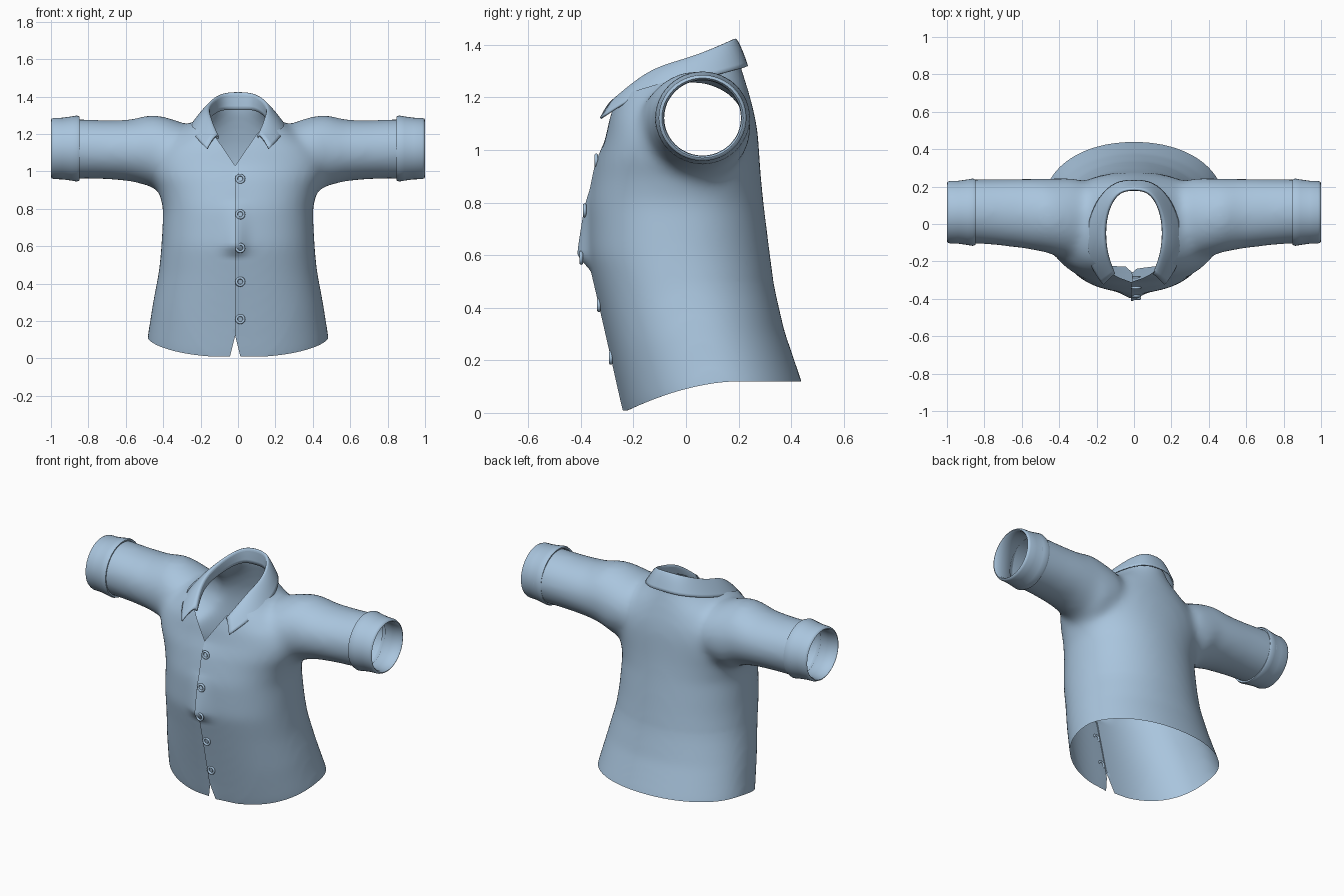
import bpy, bmesh, math
from mathutils import Vector
from mathutils.bvhtree import BVHTree

cube = bpy.data.objects.get("Cube")
if cube:
    bpy.data.objects.remove(cube, do_unlink=True)

fabric = bpy.data.materials.new("light_blue_fabric")
fabric.use_nodes = True
fabric.diffuse_color = (0.40, 0.56, 0.73, 1)
fabric.node_tree.nodes["Principled BSDF"].inputs["Base Color"].default_value = (0.40, 0.56, 0.73, 1)


def add_object(name, bm):
    mesh = bpy.data.meshes.new(name)
    bm.to_mesh(mesh)
    bm.free()
    mesh.materials.append(fabric)
    obj = bpy.data.objects.new(name, mesh)
    bpy.context.collection.objects.link(obj)
    return obj


def smooth(obj, degrees=40):
    bpy.ops.object.select_all(action='DESELECT')
    obj.select_set(True)
    bpy.context.view_layer.objects.active = obj
    bpy.ops.object.shade_smooth_by_angle(angle=math.radians(degrees))


def loft(bm, rings, capped=True):
    """Bridge rings of points; optionally close both ends."""
    rows = [[bm.verts.new(p) for p in ring] for ring in rings]
    n = len(rows[0])
    for a, b in zip(rows, rows[1:]):
        for i in range(n):
            j = (i + 1) % n
            bm.faces.new((a[i], a[j], b[j], b[i]))
    if capped:
        bm.faces.new(rows[0])
        bm.faces.new(rows[-1])


def angles(n):
    return [2 * math.pi * i / n for i in range(n)]


def clamp(v):
    return max(0.0, min(1.0, v))


def torso_ring(z, half, front, back):
    """Oval with a fuller front than back."""
    mid, depth = (front + back) / 2, (back - front) / 2
    ring = []
    for a in angles(64):
        c, s = math.cos(a), math.sin(a)
        power = .86 if s < 0 else .95
        ring.append((half * math.copysign(abs(c) ** power, c),
                     mid + depth * math.copysign(abs(s) ** power, s), z))
    return ring


def sleeve_ring(x, cy, ry, cz, rz):
    return [(x, cy + ry * math.cos(a), cz + rz * math.sin(a)) for a in angles(48)]


# Solid torso and sleeves: height, half width, front, back
torso = [(-.1, .49, -.20, .46), (0, .485, -.23, .44), (.25, .455, -.285, .375), (.45, .425, -.33, .34),
         (.6, .41, -.365, .32), (.8, .40, -.365, .295), (.9, .425, -.345, .285), (.97, .46, -.33, .28),
         (1.05, .475, -.305, .275), (1.12, .44, -.292, .265), (1.2, .34, -.268, .245),
         (1.27, .23, -.245, .225), (1.33, .165, -.235, .205), (1.5, .155, -.235, .20)]
# Sleeve: distance, centre y, radius y, centre z, radius z
sleeve = [(.2, .03, .18, 1.07, .15), (.32, .03, .215, 1.08, .19), (.40, .035, .212, 1.085, .21),
          (.47, .045, .198, 1.112, .192), (.58, .055, .188, 1.112, .164), (.72, .062, .178, 1.116, .158),
          (.85, .067, .172, 1.12, .16), (1.05, .067, .172, 1.12, .16)]
bm = bmesh.new()
loft(bm, [torso_ring(*r) for r in torso])
for side in (-1, 1):
    loft(bm, [sleeve_ring(side * r[0], *r[1:]) for r in sleeve])
bmesh.ops.recalc_face_normals(bm, faces=bm.faces)
solid = add_object("shirt_solid", bm)
remesh = solid.modifiers.new("blend", 'REMESH')
remesh.mode = 'VOXEL'
remesh.voxel_size = 0.017
relax = solid.modifiers.new("relax", 'SMOOTH')
relax.factor = 0.5
relax.iterations = 32
bpy.context.view_layer.update()
blended = bpy.data.meshes.new_from_object(solid.evaluated_get(bpy.context.evaluated_depsgraph_get()))
bm = bmesh.new()
bm.from_mesh(blended)
bpy.data.objects.remove(solid, do_unlink=True)
bpy.data.meshes.remove(blended)


def cut(point, normal, clear=True):
    geom = bm.verts[:] + bm.edges[:] + bm.faces[:]
    bmesh.ops.bisect_plane(bm, geom=geom, plane_co=point, plane_no=normal, clear_outer=clear)


# Open the hem and both sleeves
cut((0, 0, 0), (0, 0, -1))
cut((.9, 0, 0), (1, 0, 0))
cut((-.9, 0, 0), (-1, 0, 0))

# Tilted neck hole, V opening below the collar, and the front slit
X0, APEX, SLOPE = -.015, 1.03, .68
NECK, TILT = Vector((0, .19, 1.34)), Vector((0, -.3, 1))
cut(NECK, TILT, False)
for side in (-1, 1):
    cut((X0, 0, APEX), (side, 0, -SLOPE), False)
cut((X0, 0, 0), (1, 0, 0), False)
gone = []
for f in bm.faces:
    c = f.calc_center_median()
    in_neck = abs(c.x) < .26 and (c - NECK).dot(TILT) > 0
    in_opening = c.y < 0 and abs(c.x - X0) < min(.2, SLOPE * (c.z - APEX))
    if in_neck or in_opening:
        gone.append(f)
bmesh.ops.delete(bm, geom=gone, context='FACES')
slit = [e for e in bm.edges if all(abs(v.co.x - X0) < 1e-4 and v.co.y < 0 and v.co.z < APEX + .005
                                   for v in e.verts)]
bmesh.ops.split_edges(bm, edges=slit)

# Curved hem, belly fold, overlapping front and hem notch
for v in bm.verts:
    if not v.link_faces:
        continue
    side = 1 if sum(f.calc_center_median().x - X0 for f in v.link_faces) > 0 else -1
    p = v.co.copy()
    if p.z < .5:
        p.z += (.12 - .11 * clamp((.2 - p.y) / .42) ** 1.8) * (1 - p.z / .5)
    if p.y < 0 and p.z < APEX:
        dx = abs(p.x - X0)
        lap = clamp((APEX - p.z) / .08)
        fold = clamp((p.z - .54) / .06) * clamp((.85 - p.z) / .25)
        p.y -= .04 * fold * math.exp(-(dx / .06) ** 2)
        if side > 0:
            p.y -= .012 * lap * math.exp(-dx / .08)
        else:
            p.x += .02 * lap * clamp((p.z - .12) / .05) * math.exp(-dx / .05)
        p.x += side * .03 * clamp(1 - p.z / .12) * math.exp(-dx / .06)
    v.co = p
bmesh.ops.recalc_face_normals(bm, faces=bm.faces)
surface = BVHTree.FromBMesh(bm)
smooth(add_object("shirt_body", bm), 50)

# Turned-up cuffs: distance along the sleeve and radius
cuff = [(.87, .160), (.85, .165), (.848, .175), (.862, .180), (.89, .175), (.94, .168), (.985, .167),
        (.997, .162), (1.0, .155), (.99, .148), (.95, .146), (.88, .150), (.87, .160)]
for name, side in (("right_cuff", -1), ("left_cuff", 1)):
    bm = bmesh.new()
    loft(bm, [sleeve_ring(side * x, .063, r, 1.122, r * .98) for x, r in cuff], False)
    bmesh.ops.remove_doubles(bm, verts=bm.verts, dist=1e-5)
    bmesh.ops.recalc_face_normals(bm, faces=bm.faces)
    smooth(add_object(name, bm), 50)

# Folded collar: half of the fold line and of the falling edge, back to front
fold = [(0, .185, 1.435), (.08, .175, 1.43), (.13, .10, 1.395), (.155, 0, 1.355),
        (.152, -.11, 1.325), (.135, -.19, 1.27), (.105, -.265, 1.20)]
fall = [(0, .235, 1.32), (.10, .228, 1.315), (.185, .15, 1.295), (.24, .03, 1.265),
        (.255, -.09, 1.24), (.24, -.215, 1.195), (.165, -.325, 1.12)]
bm = bmesh.new()
crease = bm.verts.layers.float.new("crease_vert")
rows = []
for i, (a, b) in enumerate(zip(map(Vector, fold), map(Vector, fall))):
    base = a - Vector((0, 0, .11 - .012 * i))
    shoulder = a + (b - a) * .14 + Vector((0, 0, .006))
    middle = a.lerp(b, .55) + Vector((0, 0, .014))
    line = [base, a - Vector((0, 0, .012)), shoulder, middle, b]
    rows.append([bm.verts.new(p) for p in line])
for a, b in zip(rows, rows[1:]):
    for j in range(len(a) - 1):
        bm.faces.new((a[j], a[j + 1], b[j + 1], b[j]))
# Keep the collar points crisp
rows[-1][-1][crease] = 0.9
bmesh.ops.recalc_face_normals(bm, faces=bm.faces)
collar = add_object("collar", bm)
mirror = collar.modifiers.new("mirror", 'MIRROR')
mirror.use_clip = True
rounding = collar.modifiers.new("rounding", 'SUBSURF')
rounding.levels = rounding.render_levels = 2
cloth = collar.modifiers.new("cloth", 'SOLIDIFY')
cloth.thickness = 0.008
cloth.offset = 0
smooth(collar, 60)

# Small ring buttons down the front, seated on the cloth
for i, z in enumerate((.96, .77, .59, .41, .21)):
    hit = surface.ray_cast(Vector((.012, -2, z)), Vector((0, 1, 0)))[0]
    if hit is None:
        continue
    bpy.ops.mesh.primitive_torus_add(major_radius=.02, minor_radius=.007, major_segments=20,
                                     minor_segments=8, location=hit + Vector((0, -.003, 0)),
                                     rotation=(math.pi / 2, 0, 0))
    button = bpy.context.object
    button.name = f"button_{i + 1}"
    button.data.materials.append(fabric)
    smooth(button, 60)
